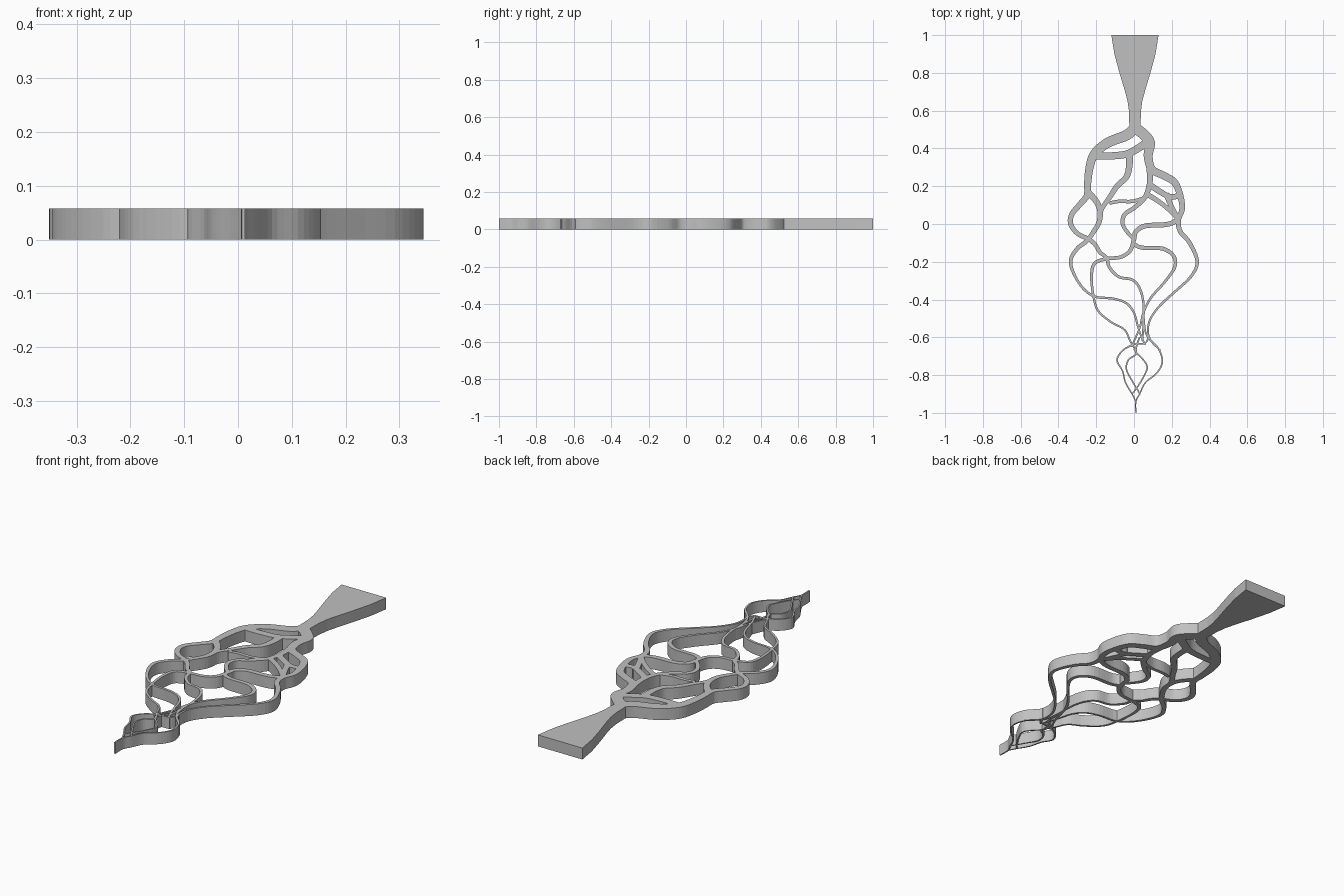
import bpy
import bmesh
from mathutils import Vector
from mathutils.geometry import delaunay_2d_cdt, interpolate_bezier

HEIGHT = 0.058
UNIT = 0.01          # paths are written in hundredths
STEPS = 5            # segments between two path points

default_cube = bpy.data.objects.get("Cube")
if default_cube:
    bpy.data.objects.remove(default_cube, do_unlink=True)

# One grey material for everything
grey = bpy.data.materials.new("plain grey")
grey.use_nodes = True
colour = (0.53, 0.53, 0.53, 1)
grey.diffuse_color = colour
grey.node_tree.nodes["Principled BSDF"].inputs["Base Color"].default_value = colour

# Branch thickness tapers from the trunk down to the tip
TAPER = [(-1, 0.006), (-0.6, 0.009), (-0.3, 0.014), (-0.1, 0.023),
         (0.1, 0.03), (0.3, 0.043), (0.5, 0.058)]


def thickness(y):
    for (y0, w0), (y1, w1) in zip(TAPER, TAPER[1:]):
        if y <= y1:
            return w0 + (w1 - w0) * max(0, y - y0) / (y1 - y0)
    return TAPER[-1][1]


def smooth_path(points):
    """Curve through all points, with tangents from the neighbours."""
    pts = [Vector(p) * UNIT for p in points]
    ends = [pts[0]] + pts + [pts[-1]]
    tangents = [(ends[i + 2] - ends[i]) / 6 for i in range(len(pts))]
    path = [pts[0]]
    for i in range(len(pts) - 1):
        a, b = pts[i], pts[i + 1]
        path += interpolate_bezier(a, a + tangents[i], b - tangents[i + 1], b, STEPS + 1)[1:]
    return [Vector((p.x, p.y)) for p in path]


outline_points, outline_faces = [], []


def add_strip(left, right):
    """Add a strip of quads between two matching edges."""
    start = len(outline_points)
    for a, b in zip(left, right):
        outline_points.extend((a, b))
    for i in range(start, start + 2 * len(left) - 2, 2):
        outline_faces.append([i, i + 1, i + 3, i + 2])


def branch(*points, scale=1.0):
    path = smooth_path(points)
    left, right = [], []
    for i, p in enumerate(path):
        along = (path[min(i + 1, len(path) - 1)] - path[max(i - 1, 0)]).normalized()
        side = Vector((-along.y, along.x)) * thickness(p.y) * scale / 2
        left.append(p + side)
        right.append(p - side)
    # Walking forward, right-to-left order keeps the quads counter-clockwise
    add_strip(left, right)


# Flared trunk
flare = [(100, 12.5), (90, 10.9), (80, 8.2), (70, 5.2), (65, 3.9), (60, 3.2), (50, 2.9)]
trunk_x = 0.5
add_strip([Vector((trunk_x + w, y)) * UNIT for y, w in flare],
          [Vector((trunk_x - w, y)) * UNIT for y, w in flare])

# Left outer branch, then its outward loop crossing back to the middle
branch((0.5, 51), (-4, 47), (-14, 43), (-21, 37), (-23.5, 30), (-24.5, 22), (-25, 15),
       (-29, 10), (-33, 5), (-33.5, 0), (-30, -5), (-24, -8), (-20.5, -11), (-18, -15),
       (-14.5, -18), (-13, -23), (-8, -28), (-1, -29.5), (3, -34), (5, -42), (5, -52),
       (4.5, -62))

# Left inner loop that crosses to the far left and returns low down
branch((-24.5, 17), (-20, 12), (-18, 7), (-18.5, 1), (-22, -5), (-25, -9), (-30, -13),
       (-33.5, -19), (-32, -26), (-27, -34), (-20.5, -38.5), (-11, -39.5), (-4, -42),
       (0, -47), (2, -54), (4, -60), (6, -64))

# Right outer branch down to the tip
branch((0.5, 51), (5, 47.5), (8.5, 43), (7.5, 36), (9.5, 29), (16, 25.5), (21.5, 22),
       (24.5, 15), (25.5, 8), (23.5, 2), (24.5, -4), (29.5, -10), (33.5, -20), (30, -28),
       (21.5, -36), (13, -44), (8, -52), (8, -60), (13, -66), (15, -73), (12, -79),
       (6, -84), (3, -90), (1, -94), (1, -100))

# Upper left crossbar and the inner branch hanging from it
branch((-21, 36), (-13, 36), (-4, 37), (2, 40), (8, 44), scale=0.8)
branch((-2.5, 38), (-2.5, 31), (-4, 25), (-9, 20), (-13, 14), (-17, 8), (-18, 3), scale=0.8)
branch((-13, 11), (-8, 12), (-1, 12), (6, 14), scale=0.6)

# Inner right branch and the diagonal braces
branch((8, 32), (8.5, 24), (7.5, 18), (5, 13), (0, 8.5), (-5, 5), (-6, 0), (-3, -5),
       (0, -8), scale=0.8)
branch((8, 21), (14, 17), (19, 14.5), (25, 15), scale=0.9)
branch((17, 16), (19.5, 10), (23, 3), scale=0.9)
branch((6.5, 16), (13, 12), (18, 8), (23, 3), scale=0.8)

# Middle branch from the right side to the two lower loops
branch((24, 3), (20, 0.5), (15, -0.5), (6, -1), (1, -4), (0, -8), (-2, -14), (-7, -17.5),
       (-15, -18.5), (-21, -21), (-22.5, -28), (-21.5, -38), (-19, -46), (-12, -52),
       (-5, -56), (-2, -62), (1, -67))
branch((-1, -10), (4, -12.5), (15, -13), (21, -17), (21.5, -23), (16, -31), (9, -39),
       (5, -47), (3, -55), (0, -62), (-1.5, -65))

# Lower nest of thin loops
branch((-1, -64), (-6, -67), (-9, -72), (-6, -78), (-4.5, -84), (-1, -90), (1, -94))
branch((0, -66), (1, -69), (-3, -72), (-4, -77), (-1, -83), (2, -88), (3, -90))
branch((1, -68), (5, -72), (7, -76), (5, -81), (2, -86), (-1, -90))
branch((-2, -64.5), (1, -63.5), (6, -63), (8, -59))
branch((5, -48), (6, -57), (9, -62), (14, -67))
branch((3, -60), (1.5, -64), (1, -68))

# Merge the overlapping strips into one flat shape
coords, _, faces, _, _, sources = delaunay_2d_cdt(outline_points, [], outline_faces, 0, 0.0002)
bm = bmesh.new()
verts = [bm.verts.new((p.x, p.y, 0)) for p in coords]
for face, source in zip(faces, sources):
    if source:
        bm.faces.new([verts[i] for i in face])
bmesh.ops.delete(bm, geom=[v for v in bm.verts if not v.link_faces], context='VERTS')

# Raise it to full height
top = bmesh.ops.extrude_face_region(bm, geom=bm.faces[:])["geom"]
bmesh.ops.translate(bm, vec=(0, 0, HEIGHT),
                    verts=[g for g in top if isinstance(g, bmesh.types.BMVert)])
bmesh.ops.recalc_face_normals(bm, faces=bm.faces[:])

mesh = bpy.data.meshes.new("branching_frame")
bm.to_mesh(mesh)
bm.free()
mesh.materials.append(grey)
frame = bpy.data.objects.new("branching_frame", mesh)
bpy.context.collection.objects.link(frame)
